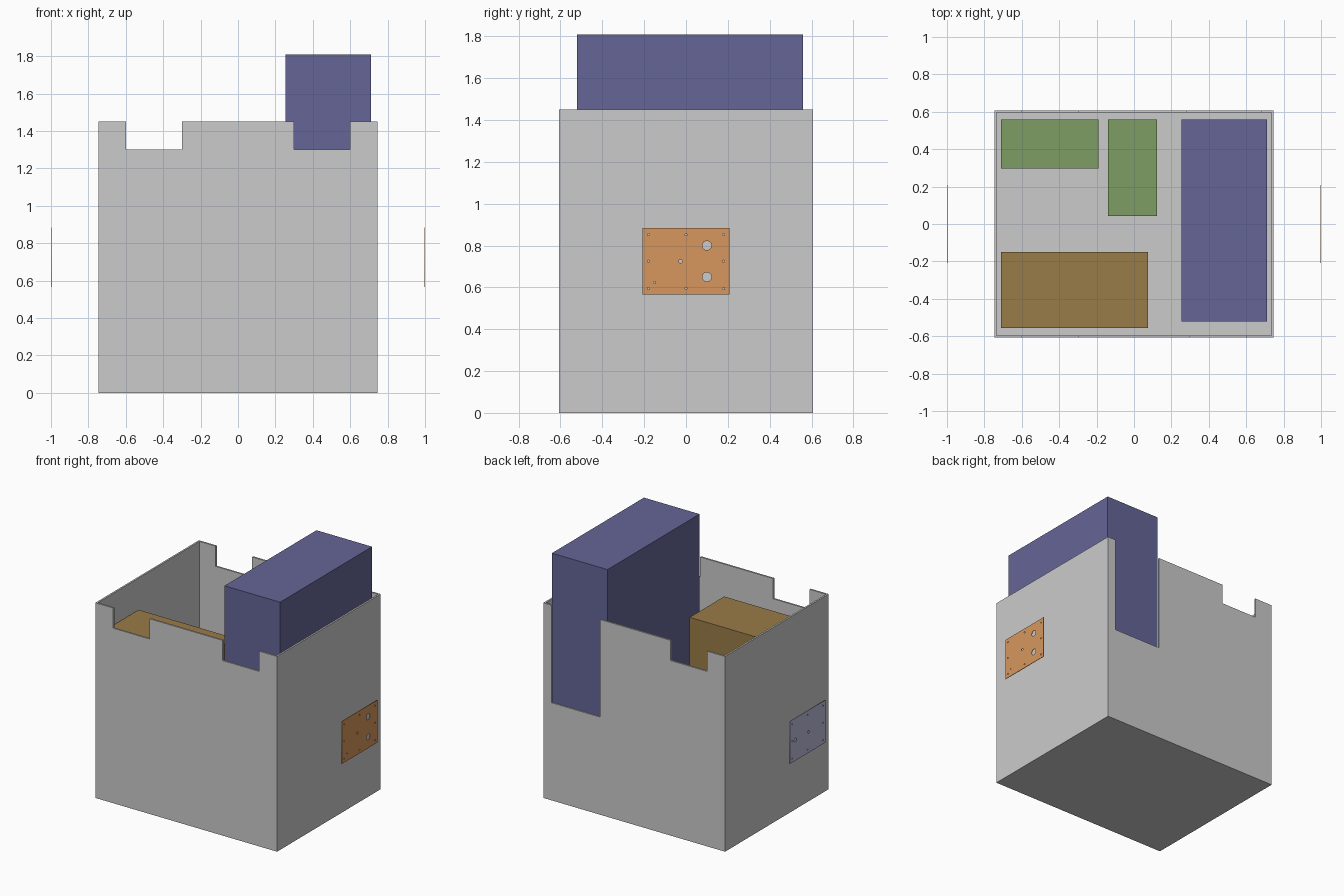
import bpy, math

if "Cube" in bpy.data.objects:
    bpy.data.objects.remove(bpy.data.objects["Cube"])

HX, HY, H, T = 0.747, 0.608, 1.45, 0.013   # case half sizes, height, wall


def material(name, rgb):
    m = bpy.data.materials.new(name)
    m.diffuse_color = (*rgb, 1)
    m.use_nodes = True
    m.node_tree.nodes["Principled BSDF"].inputs["Base Color"].default_value = m.diffuse_color
    return m


def block(name, x0, x1, y0, y1, z0, z1, mat=None):
    bpy.ops.mesh.primitive_cube_add(
        size=1, location=((x0 + x1) / 2, (y0 + y1) / 2, (z0 + z1) / 2))
    o = bpy.context.object
    o.name = name
    o.scale = (x1 - x0, y1 - y0, z1 - z0)
    bpy.ops.object.transform_apply(location=False, rotation=False, scale=True)
    if mat:
        o.data.materials.append(mat)
    return o


def cut(target, *bounds):
    cutter = block("cutter", *bounds)
    cutter.hide_render = True
    mod = target.modifiers.new("cut", 'BOOLEAN')
    mod.operation, mod.solver, mod.object = 'DIFFERENCE', 'EXACT', cutter
    bpy.context.view_layer.objects.active = target
    bpy.ops.object.modifier_apply(modifier=mod.name)
    bpy.data.objects.remove(cutter)


def loop(curve, pts):
    s = curve.splines.new('POLY')
    s.points.add(len(pts) - 1)
    for p, (u, v) in zip(s.points, pts):
        p.co = (u, v, 0, 1)
    s.use_cyclic_u = True


def plate(name, x, holes, mat):
    """Thin drilled sheet facing sideways; holes are (y, z offset, radius)."""
    c = bpy.data.curves.new(name, 'CURVE')
    c.dimensions, c.fill_mode, c.extrude = '2D', 'BOTH', 0.002
    w, h = 0.209, 0.158
    loop(c, [(-w, -h), (w, -h), (w, h), (-w, h)])
    for u, v, r in holes:
        loop(c, [(u + r * math.cos(a * math.tau / 24), v + r * math.sin(a * math.tau / 24))
                 for a in range(24)])
    o = bpy.data.objects.new(name, c)
    bpy.context.collection.objects.link(o)
    o.location = (x, 0, H / 2)
    o.rotation_euler = (math.pi / 2, 0, math.pi / 2)
    bpy.ops.object.select_all(action='DESELECT')
    o.select_set(True)
    bpy.context.view_layer.objects.active = o
    bpy.ops.object.convert(target='MESH')
    bpy.context.object.data.materials.clear()
    bpy.context.object.data.materials.append(mat)


# Open case with thin walls and notched rims
case = block("open_case", -HX, HX, -HY, HY, 0, H)
cut(case, -HX + T, HX - T, -HY + T, HY - T, T, 2)
cut(case, -0.6, -0.3, -1, 1, 1.3, 2)          # front and back, left notch
cut(case, 0.3, 0.6, -1, -0.5, 1.3, 2)         # front, right notch
cut(case, 0.28, 0.68, 0.5, 1, 0.725, 2)       # back, deep opening

# Blocks standing inside the case
blue = material("blue", (0.13, 0.13, 0.31))
brown = material("brown", (0.32, 0.20, 0.065))
green = material("green", (0.21, 0.34, 0.13))
block("tall_block", 0.253, 0.71, -0.52, 0.56, T, 1.81, blue)
block("wide_block", -0.712, 0.075, -0.555, -0.15, T, 1.232, brown)
block("small_block_left", -0.712, -0.19, 0.297, 0.56, T, 0.65, green)
block("small_block_middle", -0.14, 0.123, 0.042, 0.56, T, 0.65, green)

# Drilled plates floating beside the case
rim = [(u, v, 0.005) for u in (-0.18, 0, 0.18) for v in (-0.13, 0, 0.127) if u or v]
plate("right_plate", 0.998,
      rim + [(0.1, 0.075, 0.022), (0.1, -0.075, 0.022), (-0.026, 0, 0.009),
             (-0.15, -0.102, 0.005)],
      material("copper", (0.68, 0.31, 0.11)))
plate("left_plate", -0.998,
      rim + [(0.145, -0.004, 0.014), (-0.01, -0.004, 0.009)],
      material("slate", (0.5, 0.5, 0.7)))
